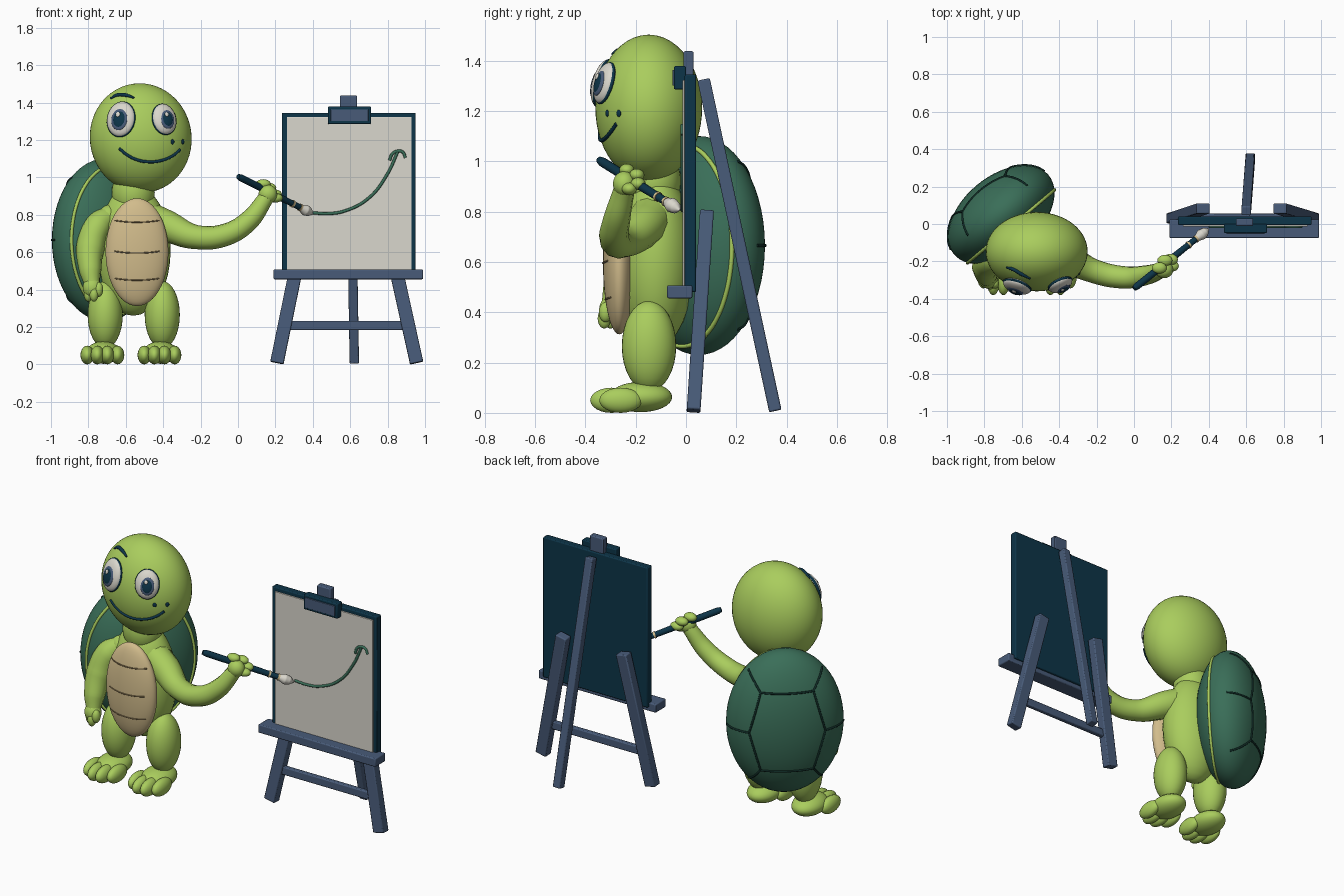
import bpy
from math import radians, sin, cos, sqrt, pi
from mathutils import Vector, Matrix

if "Cube" in bpy.data.objects:
    bpy.data.objects.remove(bpy.data.objects["Cube"])


def material(name, r, g, b):
    m = bpy.data.materials.new(name)
    m.use_nodes = True
    m.diffuse_color = (r, g, b, 1)
    bsdf = m.node_tree.nodes["Principled BSDF"]
    bsdf.inputs["Base Color"].default_value = (r, g, b, 1)
    bsdf.inputs["Roughness"].default_value = 0.7
    return m


SKIN = material("skin_green", .40, .61, .11)
SHELL = material("shell_green", .042, .156, .098)
GROOVE = material("shell_groove", .005, .025, .02)
NAVY = material("navy", .004, .035, .065)
SLATE = material("slate_blue", .065, .105, .19)
PAPER = material("paper_white", .70, .68, .61)
BELLY = material("belly_tan", .64, .50, .26)
CREASE = material("belly_crease", .24, .17, .08)


def finish(ob, name, mat, angle=40):
    ob.name = name
    ob.data.materials.clear()
    ob.data.materials.append(mat)
    bpy.ops.object.shade_smooth_by_angle(angle=radians(angle))
    return ob


def ball(name, centre, radii, mat, rot=None, segs=32):
    bpy.ops.mesh.primitive_uv_sphere_add(segments=segs, ring_count=segs // 2)
    ob = bpy.context.object
    turn = rot.to_matrix().to_4x4() if rot else Matrix.Identity(4)
    ob.data.transform(turn @ Matrix.Diagonal((*radii, 1)))
    ob.location = centre
    return finish(ob, name, mat, 80)


def box(name, lo, hi, mat, bevel=.006):
    lo, hi = Vector(lo), Vector(hi)
    bpy.ops.mesh.primitive_cube_add(size=1, location=(lo + hi) / 2)
    ob = bpy.context.object
    ob.data.transform(Matrix.Diagonal((*(hi - lo), 1)))
    mod = ob.modifiers.new("edges", 'BEVEL')
    mod.width, mod.segments = bevel, 2
    return finish(ob, name, mat, 30)


def beam(name, a, b, width, depth, mat):
    a, b = Vector(a), Vector(b)
    z = (b - a).normalized()
    y = z.cross(Vector((1, 0, 0))).normalized()
    x = y.cross(z)
    half = Vector((width, depth, (b - a).length)) / 2
    ob = box(name, -half, half, mat)
    ob.matrix_world = Matrix.Translation((a + b) / 2) @ Matrix((x, y, z)).transposed().to_4x4()
    return ob


def tube(name, points, radii, mat, cyclic=False):
    if not isinstance(radii, (list, tuple)):
        radii = [radii] * len(points)
    cu = bpy.data.curves.new(name, 'CURVE')
    cu.dimensions, cu.bevel_depth, cu.bevel_resolution = '3D', 1, 4
    cu.use_fill_caps = True
    sp = cu.splines.new('BEZIER')
    sp.bezier_points.add(len(points) - 1)
    sp.use_cyclic_u = cyclic
    sp.resolution_u = 8
    for bp, p, r in zip(sp.bezier_points, points, radii):
        bp.co, bp.radius = p, r
        bp.handle_left_type = bp.handle_right_type = 'AUTO'
    ob = bpy.data.objects.new(name, cu)
    bpy.context.collection.objects.link(ob)
    bpy.ops.object.select_all(action='DESELECT')
    ob.select_set(True)
    bpy.context.view_layer.objects.active = ob
    bpy.ops.object.convert(target='MESH')
    return finish(bpy.context.object, name, mat, 50)


# Torso, neck and belly plate
ball("torso", (-.56, -.12, .61), (.2, .155, .35), SKIN)
ball("neck", (-.56, -.13, .92), (.115, .11, .14), SKIN)
BC, BR = Vector((-.54, -.265, .60)), (.168, .065, .288)
ball("belly_plate", BC, BR, BELLY, segs=48)
for i, z in enumerate((.76, .595, .45)):
    pts = []
    for k in range(-4, 5):
        dx, dz = k * .03, z - BC.z + .0006 * k * k
        d = 1 - (dx / BR[0]) ** 2 - (dz / BR[2]) ** 2
        pts.append(BC + Vector((dx, -BR[1] * sqrt(max(d, 0)), dz)))
    tube(f"belly_crease_{i}", pts, .0035, CREASE)

# Shell with hexagonal groove pattern on its back
SR = (.33, .205, .435)
SM = Matrix.Translation((-.71, .05, .665)) @ Matrix.Rotation(radians(40), 4, 'Z')
shell = ball("shell", (0, 0, 0), SR, SHELL, segs=56)
shell.matrix_world = SM


def on_shell(u, v):
    d = sqrt(max(0, 1 - u * u - v * v))
    return SM @ Vector((u * SR[0], d * SR[1], v * SR[2]))


corners = [Vector(c) for c in ((.45, .55), (.65, 0), (.45, -.55), (-.45, -.55), (-.65, 0), (-.45, .55))]
for i, c in enumerate(corners):
    for kind, end in (("side", corners[(i + 1) % 6]), ("ray", c.normalized() * .99)):
        pts = [on_shell(*c.lerp(end, k / 8)) for k in range(9)]
        tube(f"shell_groove_{kind}_{i}", pts, .006, GROOVE)
rim = [SM @ Vector((.92 * SR[0] * cos(a), -.4 * SR[1], .92 * SR[2] * sin(a)))
       for a in (k * pi / 12 for k in range(24))]
tube("shell_rim", rim, .009, SKIN, cyclic=True)

# Head
HC, HR, TILT = Vector((-.52, -.148, 1.21)), (.272, .212, .293), radians(-8)
head = ball("head", HC, HR, SKIN, segs=56)
head.rotation_euler.y = TILT


def face(x, z, out=0):
    """Point and outward normal on the front of the head."""
    dx, dz = x - HC.x, z - HC.z
    lx, lz = dx * cos(TILT) - dz * sin(TILT), dx * sin(TILT) + dz * cos(TILT)
    ly = -HR[1] * sqrt(max(0, 1 - (lx / HR[0]) ** 2 - (lz / HR[2]) ** 2))
    n = Vector((lx / HR[0] ** 2, ly / HR[1] ** 2, lz / HR[2] ** 2)).normalized()
    n = Matrix.Rotation(TILT, 3, 'Y') @ n
    return Vector((x, HC.y + ly, z)) + n * out, n


# Eyes
for side, x, s, look in (("right", -.625, 1, 0), ("left", -.395, .88, .006)):
    p, n = face(x, 1.31)
    q = n.to_track_quat('-Y', 'Z')

    def layer(part, w, t, h, out, mat, dx=0, dz=0):
        c = p + n * out + q @ Vector((dx, 0, dz))
        ball(f"{side}_eye_{part}", c, (w * s, t, h * s), mat, q)

    layer("rim", .081, .02, .099, 0, NAVY)
    layer("white", .077, .034, .095, .002, PAPER)
    layer("iris", .045, .012, .059, .028, SLATE, look, -.008)
    layer("pupil", .036, .012, .048, .031, NAVY, look, -.008)
    layer("glint", .012, .006, .014, .041, PAPER, look - .006, .016)

# Brow, mouth and nostrils
brow = [(-.68, 1.42), (-.65, 1.437), (-.60, 1.438), (-.555, 1.424)]
tube("brow", [face(x, z, .002)[0] for x, z in brow], [.005, .01, .01, .005], NAVY)
mouth = [(-.635, 1.155), (-.60, 1.125), (-.54, 1.094), (-.475, 1.083), (-.41, 1.09), (-.35, 1.115), (-.31, 1.148)]
tube("mouth", [face(x, z)[0] for x, z in mouth], .008, NAVY)
for i, x in enumerate((-.35, -.295)):
    p, n = face(x, 1.19)
    ball(f"nostril_{i}", p, (.011, .005, .014), NAVY, n.to_track_quat('-Y', 'Z'), 16)

# Legs and feet
for side, x in (("right", -.71), ("left", -.405)):
    ball(f"{side}_leg", (x, -.147, .265), (.094, .108, .18), SKIN)
    ball(f"{side}_foot", (x - .01, -.18, .063), (.092, .125, .06), SKIN)
    for k in range(4):
        u = k - 1.5
        ball(f"{side}_toe_{k}", (x - .015 + u * .054, -.30 + .018 * u * u, .05),
             (.036, .085, .05), SKIN, segs=24)

# Resting arm and hand
tube("right_arm", [(-.68, -.14, .80), (-.75, -.18, .74), (-.79, -.22, .62), (-.79, -.27, .50), (-.78, -.295, .43)],
     [.055, .075, .076, .06, .042], SKIN)
ball("right_shoulder", (-.69, -.14, .79), (.068, .07, .065), SKIN)
ball("right_palm", (-.78, -.30, .41), (.05, .045, .055), SKIN)
for k, (x, y, z) in enumerate(((-.80, -.30, .375), (-.77, -.325, .375), (-.745, -.32, .40))):
    ball(f"right_finger_{k}", (x, y, z), (.024, .026, .04), SKIN, segs=20)

# Painting arm and hand
tube("left_arm", [(-.50, -.13, .79), (-.38, -.17, .74), (-.22, -.25, .68), (-.06, -.285, .695),
                  (.06, -.275, .77), (.15, -.245, .89)], [.09, .085, .064, .06, .054, .042], SKIN)
ball("left_palm", (.16, -.245, .91), (.05, .045, .05), SKIN)
for k, (x, y, z) in enumerate(((.135, -.235, .965), (.165, -.195, .945), (.195, -.19, .91), (.20, -.225, .89))):
    ball(f"left_finger_{k}", (x, y, z), (.04, .03, .025), SKIN, segs=20)

# Paint brush
start, tip = Vector((0, -.345, 1.005)), Vector((.40, -.025, .805))


def along(*ts):
    return [start.lerp(tip, t) for t in ts]


tube("brush_handle", along(0, .04, .4, .84), [.014, .019, .019, .016], NAVY)
for k, t in enumerate((.72, .82)):
    tube(f"brush_band_{k}", along(t, t + .02), .02, BELLY)
tube("brush_bristles", along(.84, .9, .95, 1), [.018, .03, .024, .003], PAPER)

# Easel board, paper, tray and clip
box("board", (.235, -.005, .48), (.95, .04, 1.345), NAVY)
box("paper", (.262, -.013, .50), (.928, -.004, 1.322), PAPER, .001)
box("tray", (.19, -.075, .455), (.99, .025, .507), SLATE)
box("top_post", (.545, -.01, 1.30), (.637, .03, 1.437), SLATE)
box("clip", (.48, -.048, 1.285), (.712, .0, 1.378), NAVY)
box("clip_plate", (.495, -.054, 1.30), (.697, -.046, 1.363), SLATE, .002)

# Easel legs and crossbar
for side, foot, top in (("right", .208, .37), ("left", .955, .78)):
    beam(f"easel_{side}_leg", (foot, .03, .008), (top, .083, .80), .072, .055, SLATE)
beam("easel_rear_leg", (.622, .355, .008), (.60, .07, 1.325), .05, .05, SLATE)
box("easel_crossbar", (.25, .025, .183), (.91, .055, .232), SLATE)

# Painted smile on the paper
stroke = [(.40, .81), (.48, .806), (.57, .82), (.70, .89), (.80, 1.02), (.853, 1.135)]
cap = [(.81, 1.09), (.825, 1.125), (.853, 1.14), (.88, 1.135), (.895, 1.105)]
for name, line in (("painted_smile", stroke), ("painted_smile_end", cap)):
    tube(name, [(x, -.014, z) for x, z in line], .008, SHELL)
